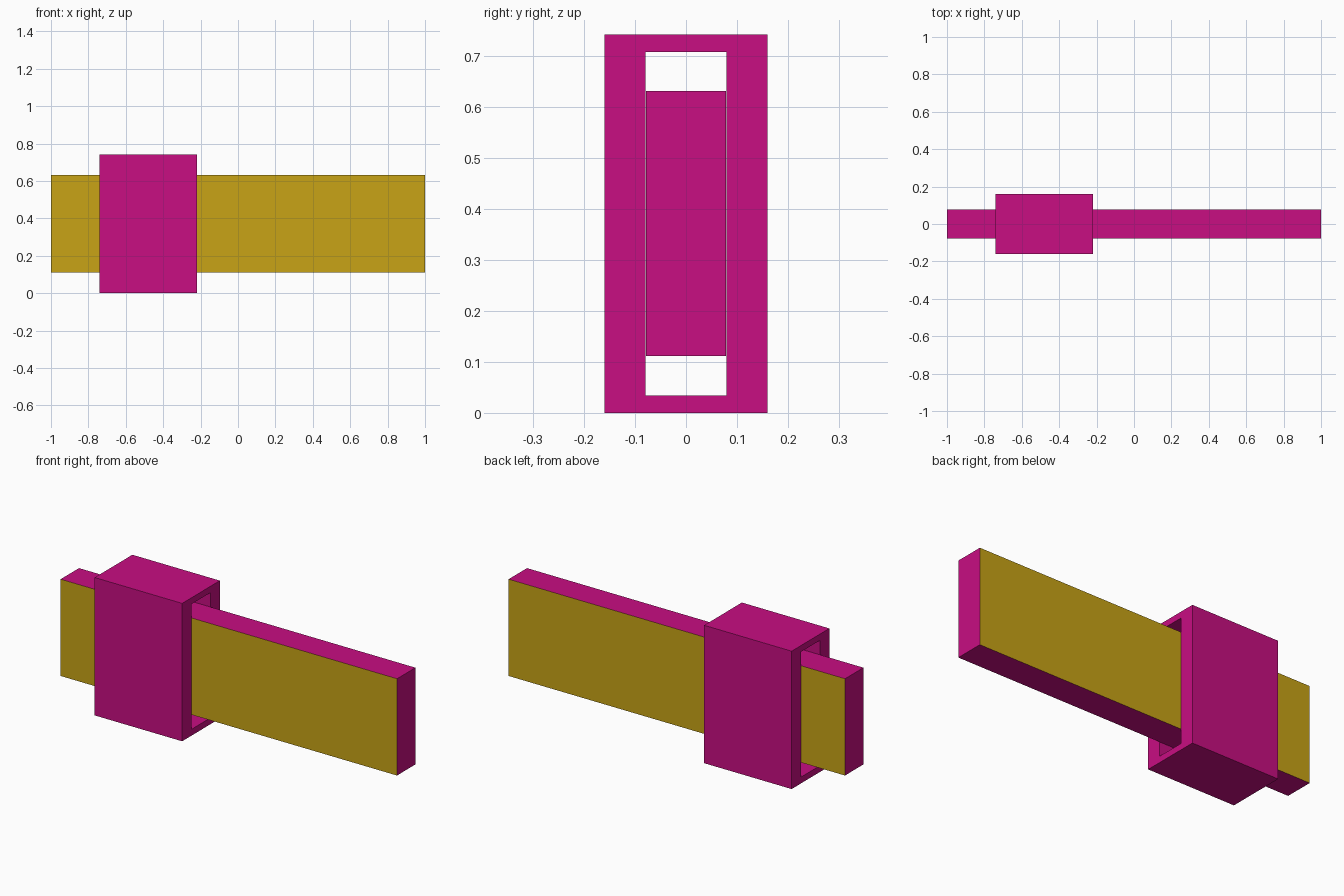
import bpy, bmesh

if "Cube" in bpy.data.objects:
    bpy.data.objects.remove(bpy.data.objects["Cube"])


def material(name, rgb):
    m = bpy.data.materials.new(name)
    m.diffuse_color = (*rgb, 1)
    m.use_nodes = True
    m.node_tree.nodes["Principled BSDF"].inputs["Base Color"].default_value = m.diffuse_color
    return m


MAGENTA = material("magenta", (0.58, 0.0044, 0.223))
GOLD = material("gold", (0.578, 0.371, 0.008))


def link(name, bm, *mats):
    mesh = bpy.data.meshes.new(name)
    bmesh.ops.recalc_face_normals(bm, faces=bm.faces)
    bm.to_mesh(mesh)
    bm.free()
    for m in mats:
        mesh.materials.append(m)
    obj = bpy.data.objects.new(name, mesh)
    bpy.context.collection.objects.link(obj)
    return obj


def rect(bm, x, half_y, z0, z1):
    corners = ((-half_y, z0), (half_y, z0), (half_y, z1), (-half_y, z1))
    return [bm.verts.new((x, y, z)) for y, z in corners]


# Flat bar: gold broad sides, magenta edges and ends
bm = bmesh.new()
a, b = rect(bm, -1, 0.078, 0.111, 0.631), rect(bm, 1, 0.078, 0.111, 0.631)
bm.faces.new(a)
bm.faces.new(b)
for i in range(4):
    j = (i + 1) % 4
    face = bm.faces.new((a[i], a[j], b[j], b[i]))
    face.material_index = i % 2  # the two broad sides
link("bar", bm, MAGENTA, GOLD)

# Sleeve: rectangular tube sliding over the bar
bm = bmesh.new()
X0, X1 = -0.74, -0.22
outer = [rect(bm, x, 0.16, 0, 0.741) for x in (X0, X1)]
inner = [rect(bm, x, 0.079, 0.034, 0.707) for x in (X0, X1)]
for i in range(4):
    j = (i + 1) % 4
    for p, q in (outer, inner, (outer[0], inner[0]), (outer[1], inner[1])):
        bm.faces.new((p[i], p[j], q[j], q[i]))
link("sleeve", bm, MAGENTA)
